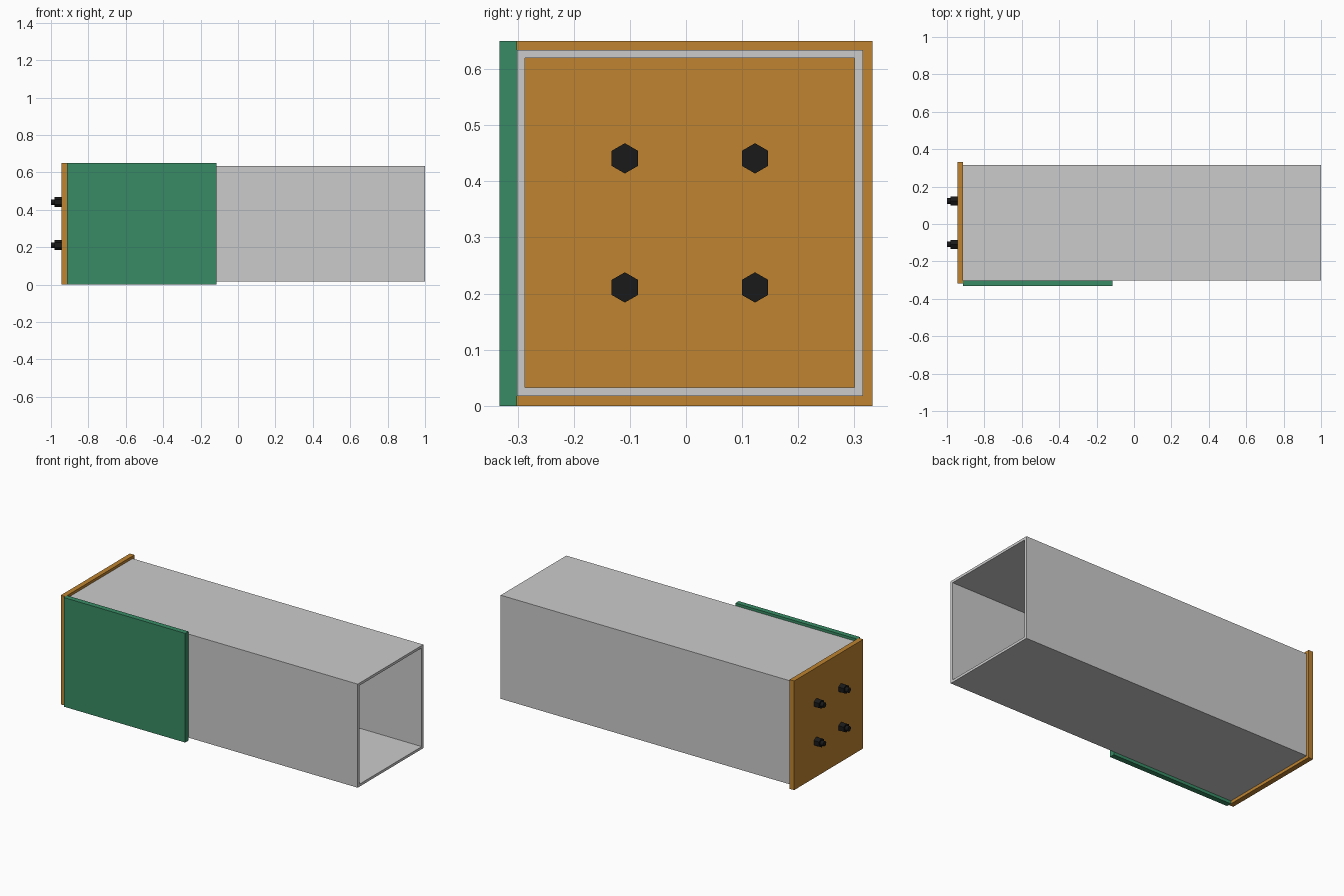
import bpy, bmesh
from math import pi
from mathutils import Matrix

if "Cube" in bpy.data.objects:
    bpy.data.objects.remove(bpy.data.objects["Cube"])


def material(name, rgb):
    m = bpy.data.materials.new(name)
    m.diffuse_color = (*rgb, 1)
    m.use_nodes = True
    m.node_tree.nodes["Principled BSDF"].inputs["Base Color"].default_value = m.diffuse_color
    return m


def finish(name, bm, mat=None):
    bmesh.ops.recalc_face_normals(bm, faces=bm.faces)
    me = bpy.data.meshes.new(name)
    bm.to_mesh(me)
    bm.free()
    ob = bpy.data.objects.new(name, me)
    bpy.context.collection.objects.link(ob)
    if mat:
        me.materials.append(mat)
    return ob


def box(name, lo, hi, mat):
    bm = bmesh.new()
    bmesh.ops.create_cube(bm, size=1)
    for v in bm.verts:
        v.co = [lo[i] if v.co[i] < 0 else hi[i] for i in range(3)]
    return finish(name, bm, mat)


def prism(bm, x0, x1, y, z, r, sides):
    # solid prism along x, with corners pointing along +-y
    place = (Matrix.Translation(((x0 + x1) / 2, y, z)) @ Matrix.Rotation(pi / 2, 4, 'Y')
             @ Matrix.Rotation(pi / 2, 4, 'Z'))
    bmesh.ops.create_cone(bm, cap_ends=True, segments=sides, radius1=r, radius2=r,
                          depth=x1 - x0, matrix=place)


orange = material("orange", (0.52, 0.23, 0.03))
green = material("green", (0.04, 0.26, 0.13))
black = material("black", (0.01, 0.01, 0.01))

CY, CZ = 0.007, 0.326          # tube axis
OUT, WALL = 0.3085, 0.015      # tube half width and wall
X0, X1 = -0.915, 1.0

# Square hollow tube, open at both ends
bm = bmesh.new()
rings = []
for x, h in ((X0, OUT), (X1, OUT), (X1, OUT - WALL), (X0, OUT - WALL)):
    rings.append([bm.verts.new((x, CY + sy * h, CZ + sz * h))
                  for sy, sz in ((-1, -1), (1, -1), (1, 1), (-1, 1))])
for i in range(4):
    a, b = rings[i], rings[(i + 1) % 4]
    for j in range(4):
        k = (j + 1) % 4
        bm.faces.new((a[j], a[k], b[k], b[j]))
finish("square_tube", bm)

# End plate and side plate
box("end_plate", (-0.945, CY - 0.325, 0), (X0, CY + 0.325, 0.65), orange)
box("side_plate", (X0, -0.3325, 0), (-0.115, CY - OUT, 0.65), green)

# Four through bolts: inner head, shank and outer nut
for sy, side in ((-1, "front"), (1, "back")):
    for sz, level in ((-1, "lower"), (1, "upper")):
        y, z = CY + sy * 0.116, CZ + sz * 0.115
        bm = bmesh.new()
        prism(bm, X0, X0 + 0.02, y, z, 0.027, 6)
        prism(bm, -1.0, X0, y, z, 0.015, 16)
        finish(f"bolt_{side}_{level}", bm, black)
        bm = bmesh.new()
        prism(bm, -0.98, -0.945, y, z, 0.027, 6)
        finish(f"nut_{side}_{level}", bm, black)
